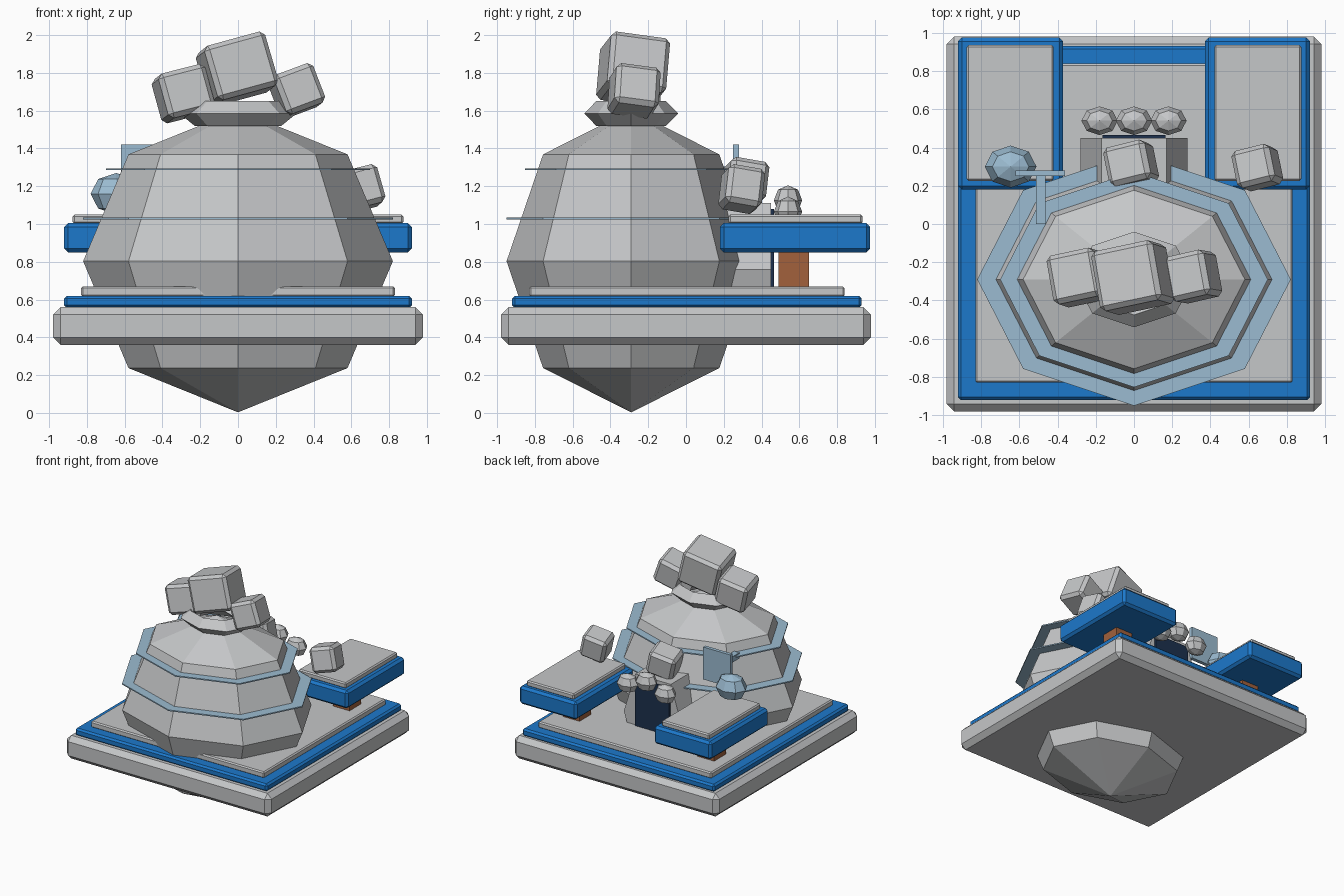
import bpy, bmesh, math
from mathutils import Matrix

if "Cube" in bpy.data.objects:
    bpy.data.objects.remove(bpy.data.objects["Cube"])


def mat(name, rgb):
    m = bpy.data.materials.new(name)
    m.diffuse_color = (*rgb, 1)
    m.use_nodes = True
    m.node_tree.nodes["Principled BSDF"].inputs["Base Color"].default_value = m.diffuse_color
    return m


STONE = mat("stone_grey", (0.56, 0.57, 0.58))
BLUE = mat("bright_blue", (0.012, 0.19, 0.60))
PALE = mat("pale_blue", (0.33, 0.50, 0.64))
NAVY = mat("dark_navy", (0.012, 0.03, 0.075))
BROWN = mat("wood_brown", (0.36, 0.12, 0.045))


def finish(name, bm, material, loc=(0, 0, 0), rot=(0, 0, 0)):
    bmesh.ops.recalc_face_normals(bm, faces=bm.faces)
    me = bpy.data.meshes.new(name)
    bm.to_mesh(me)
    bm.free()
    me.materials.append(material)
    ob = bpy.data.objects.new(name, me)
    ob.location = loc
    ob.rotation_euler = [math.radians(a) for a in rot]
    bpy.context.collection.objects.link(ob)
    return ob


def box(name, loc, size, material, bevel=0.0, rot=(0, 0, 0)):
    bm = bmesh.new()
    bmesh.ops.create_cube(bm, size=1, matrix=Matrix.Diagonal((*size, 1)))
    ob = finish(name, bm, material, loc, rot)
    if bevel:
        b = ob.modifiers.new("chamfer", 'BEVEL')
        b.width, b.segments = bevel, 1
    return ob


def span(name, x, y, z, material, bevel=0.0):
    """Box given by its lower and upper limits on each axis."""
    return box(name, [(a + b) / 2 for a, b in (x, y, z)],
               [b - a for a, b in (x, y, z)], material, bevel)


def orb(name, loc, radii, material, rings=4):
    bm = bmesh.new()
    bmesh.ops.create_uvsphere(bm, u_segments=8, v_segments=rings, radius=1,
                              matrix=Matrix.Diagonal((*radii, 1)))
    return finish(name, bm, material, loc)


def hoop(name, loc, profile, material, squash=0.805, n=8):
    """Closed (radius, z) profile swept around an oval."""
    bm = bmesh.new()
    loops = []
    for k in range(n):
        a = 2 * math.pi * k / n
        loops.append([bm.verts.new((r * math.cos(a), squash * r * math.sin(a), z))
                      for r, z in profile])
    m = len(profile)
    for k in range(n):
        p, q = loops[k], loops[(k + 1) % n]
        for j in range(m):
            bm.faces.new((p[j], q[j], q[(j + 1) % m], p[(j + 1) % m]))
    return finish(name, bm, material, loc)


# Layered square base
span("base_slab", (-0.98, 0.98), (-0.98, 0.98), (0.36, 0.56), STONE, 0.04)
span("base_blue_tier", (-0.92, 0.92), (-0.92, 0.93), (0.555, 0.62), BLUE, 0.015)
span("base_top_plate", (-0.83, 0.83), (-0.83, 0.84), (0.615, 0.67), STONE, 0.01)

# Main faceted dome with two flat bands
CY = -0.29
orb("dome", (0, CY, 0.803), (0.82, 0.66, 0.8), STONE)
for name, z, r_in, r_out in (("lower_band", 1.03, 0.68, 0.82),
                             ("upper_band", 1.29, 0.57, 0.70)):
    hoop(name, (0, CY, z), [(r_in, -0.005), (r_out, -0.005),
                            (r_out, 0.005), (r_in, 0.005)], PALE)

# Crown rim and boulders on top
hoop("crown_rim", (0, CY, 1.585),
     [(0.15, 0), (0.23, -0.065), (0.31, 0), (0.23, 0.065)], STONE)
boulders = (
    ("crown_boulder_left", (-0.29, -0.28, 1.69), (0.26, 0.26, 0.245), (-8, -14, 12)),
    ("crown_boulder_middle", (-0.005, -0.28, 1.82), (0.34, 0.32, 0.30), (-8, -15, 12)),
    ("crown_boulder_right", (0.31, -0.275, 1.705), (0.225, 0.24, 0.225), (-8, -20, 13)),
    ("door_boulder", (-0.015, 0.31, 1.22), (0.23, 0.21, 0.21), (-10, -14, 14)),
    ("platform_boulder", (0.645, 0.295, 1.185), (0.21, 0.20, 0.21), (-10, -14, 14)),
)
for name, loc, size, rot in boulders:
    box(name, loc, size, STONE, 0.025, rot)

# Raised rear platforms on posts
for side, s in (("left", -1), ("right", 1)):
    xs = lambda a, b: tuple(sorted((s * a, s * b)))
    span(f"{side}_platform", xs(0.37, 0.92), (0.18, 0.975), (0.85, 1.005), BLUE, 0.02)
    span(f"{side}_platform_plate", xs(0.42, 0.875), (0.225, 0.935), (1.0, 1.05), STONE, 0.01)
    span(f"{side}_post", xs(0.565, 0.725), (0.49, 0.65), (0.66, 0.86), BROWN)

# Rear entrance hood: six-sided tunnel
bm = bmesh.new()
outline = [(-0.17, 0.42), (0.17, 0.42), (0.28, 0.76),
           (0.17, 1.11), (-0.17, 1.11), (-0.28, 0.76)]
face = bm.faces.new([bm.verts.new((x, 0.0, z)) for x, z in outline])
ext = bmesh.ops.extrude_face_region(bm, geom=[face])["geom"]
bmesh.ops.translate(bm, vec=(0, 0.45, 0),
                    verts=[g for g in ext if isinstance(g, bmesh.types.BMVert)])
finish("entrance_hood", bm, STONE)
span("door", (-0.165, 0.165), (0.445, 0.465), (0.66, 1.08), NAVY)

# Pebbles above the door
for name, x, z in (("left", -0.18, 1.065), ("middle", 0, 1.125), ("right", 0.18, 1.065)):
    orb(f"{name}_pebble", (x, 0.54, z), (0.095, 0.075, 0.08), STONE)

# Pale orb and panel on a bracket
orb("pale_orb", (-0.645, 0.30, 1.16), (0.135, 0.11, 0.11), PALE)
span("panel", (-0.62, -0.36), (0.25, 0.28), (1.14, 1.42), PALE)
span("panel_bracket", (-0.512, -0.462), (0.0, 0.26), (1.255, 1.305), PALE)
